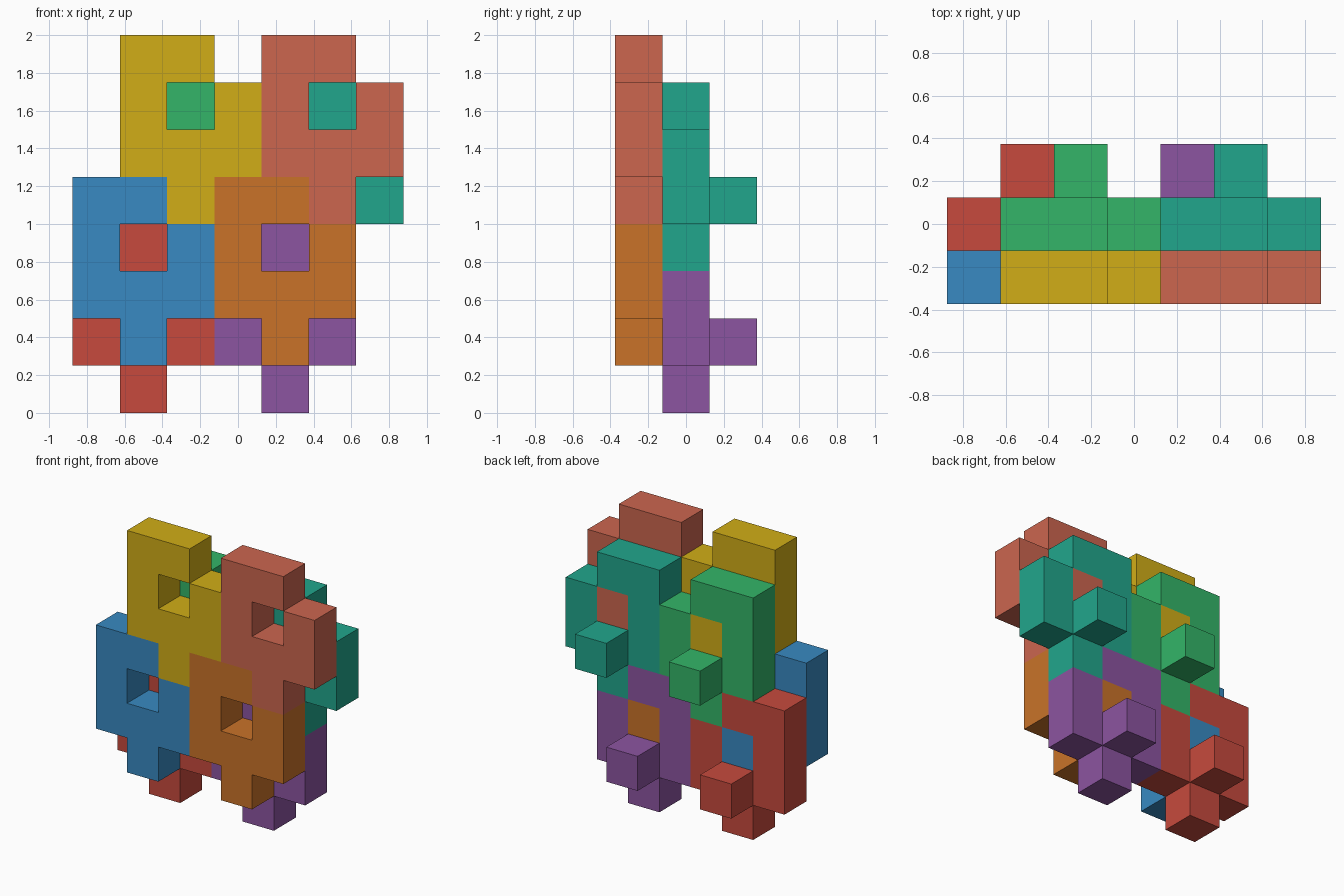
import bpy, bmesh
from mathutils import Vector, Color

if "Cube" in bpy.data.objects:
    bpy.data.objects.remove(bpy.data.objects["Cube"])

S = 0.25  # edge of one cube cell
ORIGIN = Vector((-0.875, -0.375, 0.0))

# One puzzle piece, in cells (column, layer, row) relative to its hole:
# an eight-cell plate with a notched outline plus a peg on the back
PLATE = [(-1, 0, 1), (0, 0, 1), (-1, 0, 0), (1, 0, 0),
         (-1, 0, -1), (0, 0, -1), (1, 0, -1), (0, 0, -2)]
PEG = (0, 1, -1)


def piece(name, color, hole):
    cells = {tuple(h + c for h, c in zip(hole, cell)) for cell in PLATE + [PEG]}
    bm = bmesh.new()
    # Skin only the cell sides that are not shared with a neighbour
    for cell in sorted(cells):
        centre = ORIGIN + (Vector(cell) + Vector((0.5, 0.5, 0.5))) * S
        for axis in range(3):
            for sign in (-1, 1):
                step = [0, 0, 0]
                step[axis] = sign
                if tuple(a + b for a, b in zip(cell, step)) in cells:
                    continue
                n = Vector(step)
                u = Vector([float(i == (axis + 1) % 3) for i in range(3)])
                v = n.cross(u)
                bm.faces.new([bm.verts.new(centre + (n + u * a + v * b) * S / 2)
                              for a, b in ((-1, -1), (1, -1), (1, 1), (-1, 1))])
    bmesh.ops.remove_doubles(bm, verts=bm.verts, dist=0.001)
    mesh = bpy.data.meshes.new(name)
    bm.to_mesh(mesh)
    bm.free()
    # Paint: display colour converted to linear
    mat = bpy.data.materials.new(name + "_paint")
    mat.diffuse_color = (*Color(color).from_srgb_to_scene_linear(), 1)
    mat.use_nodes = True
    mat.node_tree.nodes["Principled BSDF"].inputs["Base Color"].default_value = mat.diffuse_color
    mesh.materials.append(mat)
    bpy.context.collection.objects.link(bpy.data.objects.new(name, mesh))


# Front layer: hole position as (column, layer, row)
piece("front_upper_left_piece", (0.82, 0.68, 0.09), (2, 0, 6))
piece("front_upper_right_piece", (0.80, 0.40, 0.31), (5, 0, 6))
piece("front_lower_left_piece", (0.22, 0.54, 0.76), (1, 0, 3))
piece("front_lower_right_piece", (0.79, 0.45, 0.16), (4, 0, 3))

# Back layer: the same pieces one cell back and one cell down,
# so each front peg plugs a back hole
piece("back_upper_left_piece", (0.20, 0.71, 0.41), (2, 1, 5))
piece("back_upper_right_piece", (0.13, 0.65, 0.55), (5, 1, 5))
piece("back_lower_left_piece", (0.78, 0.29, 0.24), (1, 1, 2))
piece("back_lower_right_piece", (0.55, 0.33, 0.63), (4, 1, 2))
